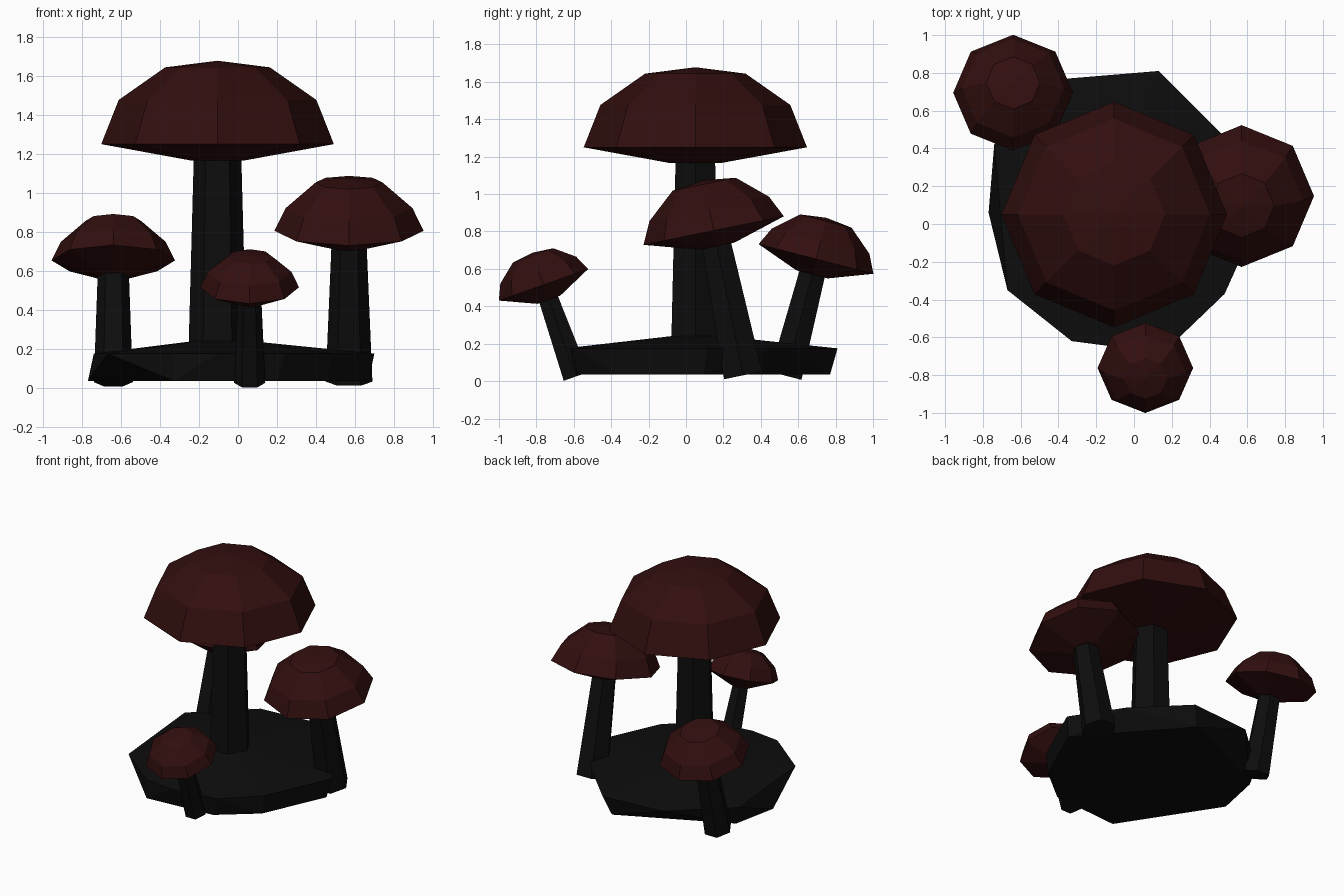
import bpy, bmesh, math
from mathutils import Matrix, Vector

cube = bpy.data.objects.get("Cube")
if cube:
    bpy.data.objects.remove(cube, do_unlink=True)


def material(name, color):
    mat = bpy.data.materials.new(name)
    mat.use_nodes = True
    mat.diffuse_color = color
    mat.node_tree.nodes["Principled BSDF"].inputs["Base Color"].default_value = color
    return mat


CAP = material("dark red", (0.032, 0.0045, 0.0045, 1))
STEM = material("near black", (0.004, 0.004, 0.004, 1))


def add_object(name, bm, mat, matrix=Matrix()):
    bmesh.ops.recalc_face_normals(bm, faces=bm.faces)
    mesh = bpy.data.meshes.new(name)
    bm.to_mesh(mesh)
    bm.free()
    mesh.materials.append(mat)
    obj = bpy.data.objects.new(name, mesh)
    obj.matrix_world = matrix
    bpy.context.collection.objects.link(obj)
    return obj


def lathe(profile, sides):
    """Closed faceted solid from (radius, height) rings; a zero radius makes a tip."""
    bm = bmesh.new()
    rings = []
    for r, z in profile:
        count = sides if r else 1
        rings.append([bm.verts.new((r * math.cos(math.tau * i / sides),
                                    r * math.sin(math.tau * i / sides), z))
                      for i in range(count)])
    for low, high in zip(rings, rings[1:]):
        for i in range(sides):
            j = (i + 1) % sides
            if len(high) == 1:
                bm.faces.new((low[i], low[j], high[0]))
            else:
                bm.faces.new((low[i], low[j], high[j], high[i]))
    bm.faces.new(rings[0][::-1])
    if len(rings[-1]) > 1:
        bm.faces.new(rings[-1])
    return bm


def mushroom(name, rim, radius, tilt, length, foot_r, neck_r, shoulder):
    """Cap and stem share one tilted axis through the centre of the cap rim."""
    matrix = Matrix.Translation(rim) @ Matrix.Rotation(math.radians(tilt), 4, 'X')
    under = 0.085
    cap = [(neck_r * 1.08, -under), (radius, 0),
           (radius * 0.85, radius * shoulder),
           (radius * 0.45, radius * 0.66), (0, radius * 0.717)]
    add_object(name + "_cap", lathe(cap, 8), CAP, matrix)
    stem = [(foot_r, -length), (neck_r, -under * 0.8)]
    add_object(name + "_stem", lathe(stem, 6), STEM, matrix)


# Mushrooms
mushroom("tall", (-0.105, 0.05, 1.25), 0.597, 0, 1.1, 0.15, 0.122, 0.38)
mushroom("left", (0.57, 0.148, 0.805), 0.383, 11.5, 0.79, 0.12, 0.09, 0.31)
mushroom("back", (-0.64, 0.695, 0.653), 0.317, -14.5, 0.645, 0.1, 0.08, 0.31)
mushroom("front", (0.06, -0.762, 0.515), 0.253, 19.5, 0.52, 0.08, 0.06, 0.33)

# Irregular ground slab, peaked under the tall stem
top_rim = [(0.7, 0.12), (0.47, 0.47), (0.13, 0.81), (-0.35, 0.77), (-0.74, 0.42),
           (-0.67, -0.35), (-0.33, -0.62), (-0.1, -0.65), (0.24, -0.6), (0.48, -0.37)]
bottom_rim = [(0.67, 0.1), (0.08, 0.77), (-0.7, 0.4), (-0.77, 0.06),
              (-0.33, -0.62), (0.2, -0.58), (0.46, -0.37)]
bm = bmesh.new()
for rim, z in ((top_rim, 0.175), (bottom_rim, 0.035), ([(-0.1, 0.05)], 0.255)):
    for x, y in rim:
        bm.verts.new((x, y, z))
bmesh.ops.convex_hull(bm, input=bm.verts)
add_object("ground_slab", bm, STEM)
